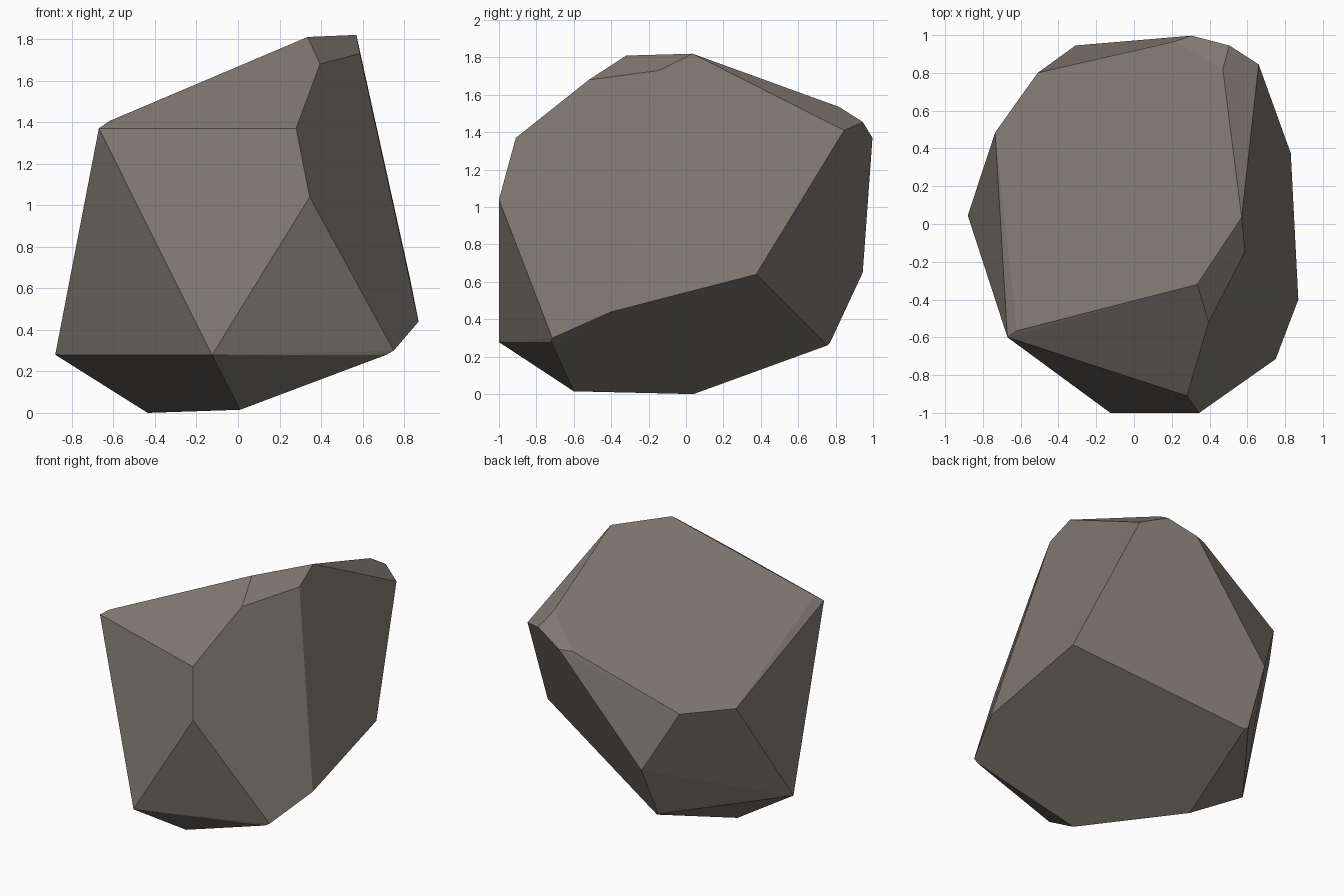
import bpy, bmesh, math

# Corner points of the faceted boulder, grouped by height
base = [(-0.435, 0.04, 0.0), (0.01, -0.60, 0.015)]
lower = [(-0.88, 0.045, 0.28), (-0.125, -1.0, 0.278), (0.715, -0.72, 0.28),
         (0.75, -0.715, 0.30), (0.87, -0.40, 0.44), (0.83, 0.375, 0.64),
         (-0.30, 0.755, 0.26), (-0.32, 0.77, 0.275), (-0.31, 0.945, 0.65)]
upper = [(0.345, -1.0, 1.04), (0.28, -0.91, 1.37), (-0.67, -0.60, 1.37),
         (-0.735, 0.485, 1.03), (-0.51, 0.80, 1.05), (0.22, 0.967, 1.368),
         (0.305, 0.997, 1.37), (0.505, 0.945, 1.455), (0.66, 0.845, 1.41)]
crown = [(-0.62, -0.565, 1.405), (0.335, -0.32, 1.81), (0.57, 0.035, 1.82),
         (0.587, -0.145, 1.73), (0.395, -0.52, 1.68), (0.47, 0.82, 1.535)]

# Boulder: convex hull with nearly flat neighbours merged into facets
bm = bmesh.new()
for p in base + lower + upper + crown:
    bm.verts.new(p)
bmesh.ops.convex_hull(bm, input=bm.verts[:])
bmesh.ops.dissolve_limit(bm, angle_limit=math.radians(2),
                         verts=bm.verts[:], edges=bm.edges[:])
bmesh.ops.recalc_face_normals(bm, faces=bm.faces[:])
mesh = bpy.data.meshes.new("boulder")
bm.to_mesh(mesh)
bm.free()

# Stone colour
stone = bpy.data.materials.new("grey brown stone")
stone.diffuse_color = (0.21, 0.188, 0.166, 1)
mesh.materials.append(stone)
boulder = bpy.data.objects.new("boulder", mesh)
bpy.context.collection.objects.link(boulder)
